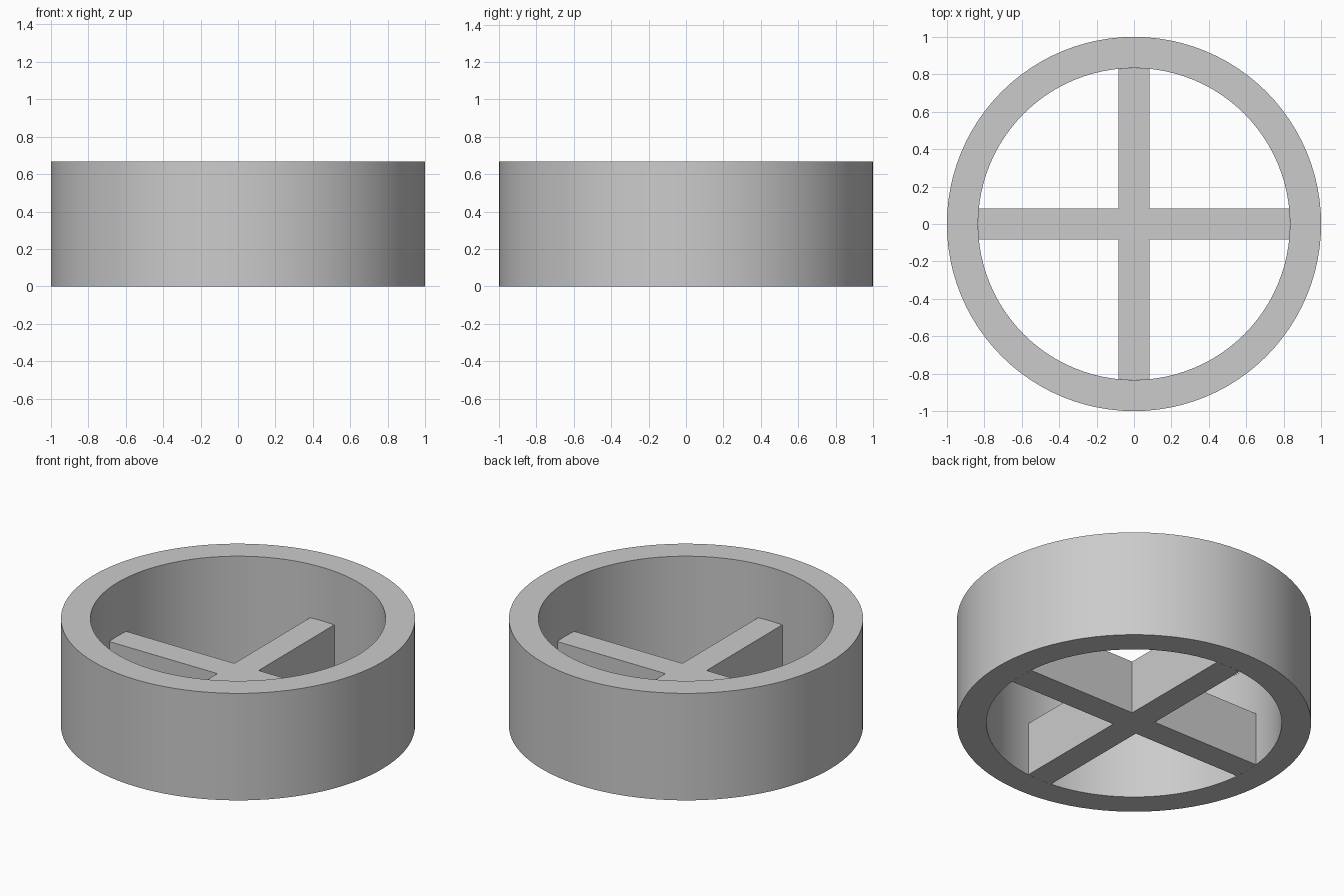
import bpy
import bmesh
import math

cube = bpy.data.objects.get("Cube")
if cube:
    bpy.data.objects.remove(cube, do_unlink=True)

OUTER, INNER = 1.0, 5 / 6
RING_HEIGHT, BAR_HEIGHT = 2 / 3, 1 / 3
BAR_WIDTH = 1 / 6
SEGMENTS = 96

grey = bpy.data.materials.new("plain grey")
grey.use_nodes = True
colour = (0.6, 0.6, 0.6, 1)
grey.diffuse_color = colour
grey.node_tree.nodes["Principled BSDF"].inputs["Base Color"].default_value = colour


def make_object(name, bm):
    bmesh.ops.recalc_face_normals(bm, faces=bm.faces)
    mesh = bpy.data.meshes.new(name)
    bm.to_mesh(mesh)
    bm.free()
    mesh.materials.append(grey)
    obj = bpy.data.objects.new(name, mesh)
    bpy.context.collection.objects.link(obj)
    return obj


def wall_ring():
    # Rectangular wall section swept once around the vertical axis
    bm = bmesh.new()
    section = [(INNER, 0), (OUTER, 0), (OUTER, RING_HEIGHT), (INNER, RING_HEIGHT)]
    verts = [bm.verts.new((r, 0, z)) for r, z in section]
    edges = [bm.edges.new((verts[i], verts[i - 1])) for i in range(len(verts))]
    bmesh.ops.spin(bm, geom=verts + edges, cent=(0, 0, 0), axis=(0, 0, 1),
                   angle=math.tau, steps=SEGMENTS, use_merge=True)
    bmesh.ops.remove_doubles(bm, verts=bm.verts, dist=0.0001)
    return make_object("round_wall", bm)


def cross_bars():
    # Plus-shaped outline, one quarter repeated four times, then extruded
    bm = bmesh.new()
    h = BAR_WIDTH / 2
    reach = INNER * math.cos(math.asin(h / INNER))
    tip = INNER * math.cos(math.pi / SEGMENTS)
    outline = []
    for k in range(4):
        c, s = round(math.cos(k * math.pi / 2)), round(math.sin(k * math.pi / 2))
        for x, y in [(reach, -h), (tip, 0), (reach, h), (h, h)]:
            outline.append(bm.verts.new((x * c - y * s, x * s + y * c, 0)))
    base = bm.faces.new(outline)
    top = bmesh.ops.extrude_face_region(bm, geom=[base], use_keep_orig=True)
    moved = [v for v in top["geom"] if isinstance(v, bmesh.types.BMVert)]
    bmesh.ops.translate(bm, verts=moved, vec=(0, 0, BAR_HEIGHT))
    return make_object("cross_divider", bm)


ring = wall_ring()
cross_bars()

# Round walls shade smoothly, rims stay crisp
bpy.ops.object.select_all(action="DESELECT")
ring.select_set(True)
bpy.context.view_layer.objects.active = ring
bpy.ops.object.shade_smooth_by_angle(angle=math.radians(30))
